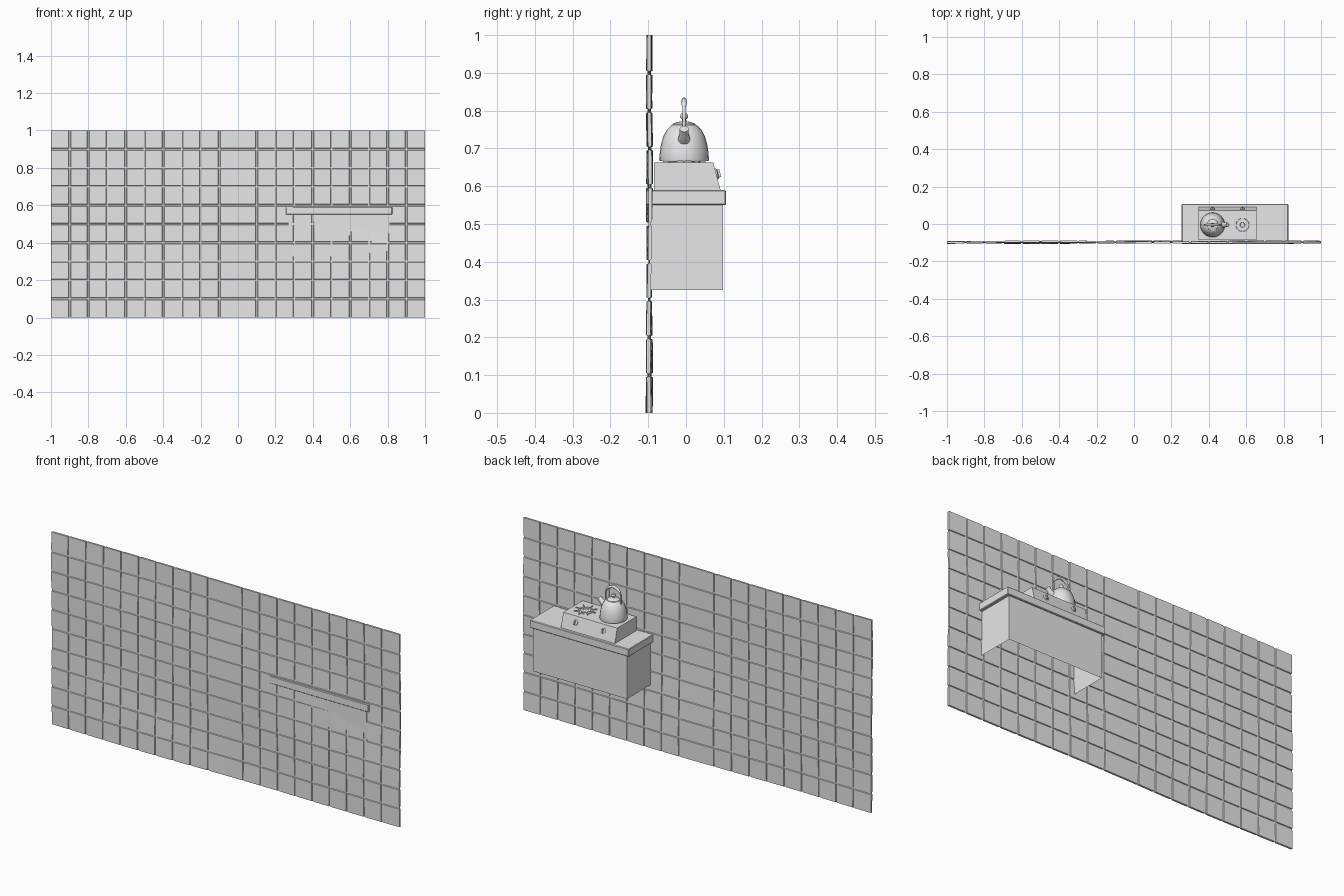
import bpy, bmesh, math
from mathutils import Vector, Matrix

old = bpy.data.objects.get("Cube")
if old:
    bpy.data.objects.remove(old, do_unlink=True)

grey = bpy.data.materials.new("plain_grey")
grey.use_nodes = True
colour = (0.8, 0.8, 0.8, 1)
grey.diffuse_color = colour
grey.node_tree.nodes["Principled BSDF"].inputs["Base Color"].default_value = colour


def finish(name, bm, smooth=False):
    bmesh.ops.recalc_face_normals(bm, faces=bm.faces)
    mesh = bpy.data.meshes.new(name)
    bm.to_mesh(mesh)
    bm.free()
    obj = bpy.data.objects.new(name, mesh)
    bpy.context.collection.objects.link(obj)
    mesh.materials.append(grey)
    if smooth:
        bpy.ops.object.select_all(action="DESELECT")
        obj.select_set(True)
        bpy.context.view_layer.objects.active = obj
        bpy.ops.object.shade_smooth_by_angle(angle=math.radians(40))
    return obj


def box(bm, low, high):
    low, high = Vector(low), Vector(high)
    place = Matrix.Translation((low + high) / 2) @ Matrix.Diagonal((*(high - low), 1))
    return bmesh.ops.create_cube(bm, size=1, matrix=place)["verts"]


def lathe(bm, profile, place, sides=24):
    """Spin (radius, height) points about the local z axis."""
    verts = [bm.verts.new(place @ Vector((r, 0, h))) for r, h in profile]
    edges = [bm.edges.new(pair) for pair in zip(verts, verts[1:])]
    axis = place.to_3x3() @ Vector((0, 0, 1))
    bmesh.ops.spin(bm, geom=verts + edges, cent=place.translation, axis=axis,
                   angle=math.tau, steps=sides, use_merge=True)
    bmesh.ops.remove_doubles(bm, verts=bm.verts, dist=0.00005)


def tube(bm, path, radii, up, sides=10):
    """Sweep a round section along a path lying square to up."""
    rings = []
    for i, (p, r) in enumerate(zip(path, radii)):
        ahead = (path[min(i + 1, len(path) - 1)] - path[max(i - 1, 0)]).normalized()
        side = up.cross(ahead)
        turns = [math.tau * k / sides for k in range(sides)]
        rings.append([bm.verts.new(p + r * (math.cos(a) * up + math.sin(a) * side)) for a in turns])
    for a, b in zip(rings, rings[1:]):
        for k in range(sides):
            bm.faces.new((a[k], a[k - 1], b[k - 1], b[k]))
    bm.faces.new(rings[0])
    bm.faces.new(rings[-1])


# Tiled wall: gently uneven sheet, grooved on both faces
def grid_lines(start, count):
    lines = [(start, True)]
    for i in range(1, count):
        at = start + i * 0.1
        if abs(at) < 0.01:
            lines.append((at, True))
            continue
        lines += [(at - 0.006, True), (at - 0.004, False), (at + 0.004, False), (at + 0.006, True)]
    return lines + [(start + count * 0.1, True)]


def unevenness(x, z):
    return -0.097 + 0.003 * math.sin(5 * x + 1) * math.cos(4 * z) + 0.002 * math.sin(9 * z + 3 * x)


columns, rows = grid_lines(-1, 20), grid_lines(0, 10)
bm = bmesh.new()
sheets = []
for face in (-1, 1):
    sheet = [[bm.verts.new((x, unevenness(x, z) + face * (0.005 if a and b else 0.001), z))
              for z, b in rows] for x, a in columns]
    for p, q in zip(sheet, sheet[1:]):
        for j in range(len(rows) - 1):
            bm.faces.new((p[j], q[j], q[j + 1], p[j + 1]))
    sheets.append(sheet)


def rim(sheet):
    return ([c[0] for c in sheet] + sheet[-1][1:] +
            [c[-1] for c in sheet[-2::-1]] + sheet[0][-2:0:-1])


front, back = map(rim, sheets)
for i in range(len(front)):
    bm.faces.new((front[i - 1], front[i], back[i], back[i - 1]))
finish("tiled_wall", bm)

# Cabinet, open underneath
bm = bmesh.new()
box(bm, (0.27, -0.101, 0.325), (0.81, 0.098, 0.56))
bm.faces.ensure_lookup_table()
bmesh.ops.delete(bm, geom=[min(bm.faces, key=lambda f: f.calc_center_median().z)], context="FACES_ONLY")
finish("cabinet", bm)

# Worktop slab
bm = bmesh.new()
box(bm, (0.255, -0.106, 0.55), (0.825, 0.106, 0.59))
bmesh.ops.bevel(bm, geom=bm.edges[:], offset=0.003, segments=1, affect="EDGES")
finish("worktop", bm)

# Stove body with a sloping control panel
bm = bmesh.new()
for v in box(bm, (0.345, -0.085, 0.588), (0.655, 0.092, 0.663)):
    if v.co.y > 0 and v.co.z > 0.62:
        v.co.y = 0.072
finish("stove_body", bm)

# Control knobs
bm = bmesh.new()
for x in (0.42, 0.58):
    tilt = Matrix.Translation((x, 0.078, 0.632)) @ Matrix.Rotation(math.radians(-75), 4, "X")
    lathe(bm, [(0, 0), (0.014, 0), (0.014, 0.005), (0.011, 0.007), (0, 0.007)], tilt, 16)
    bar = box(bm, (-0.003, -0.011, 0.006), (0.003, 0.011, 0.013))
    bmesh.ops.transform(bm, matrix=tilt, verts=bar)
finish("stove_knobs", bm)

# Burners with pan-support prongs
for name, x in (("left_burner", 0.58), ("right_burner", 0.42)):
    bm = bmesh.new()
    centre = Matrix.Translation((x, -0.005, 0.662))
    lathe(bm, [(0.042, 0), (0.042, 0.003), (0.036, 0.003), (0.034, 0.001),
               (0.025, 0.001), (0.025, 0.004), (0.014, 0.004), (0.012, 0.002), (0, 0.002)], centre)
    for k in range(8):
        prong = box(bm, (0.028, -0.002, 0), (0.056, 0.002, 0.005))
        bmesh.ops.transform(bm, matrix=centre @ Matrix.Rotation(math.tau * k / 8, 4, "Z"), verts=prong)
    finish(name, bm)

# Kettle body, lid and lid knob
bm = bmesh.new()
lathe(bm, [(0, 0), (0.065, 0), (0.066, 0.004), (0.064, 0.025), (0.061, 0.045), (0.055, 0.065),
           (0.046, 0.082), (0.034, 0.094), (0.031, 0.095), (0.030, 0.098), (0.018, 0.103),
           (0.006, 0.105), (0.005, 0.110), (0.010, 0.114), (0.011, 0.119), (0.008, 0.125), (0, 0.127)],
      Matrix.Translation((0.42, -0.005, 0.667)))
finish("kettle_body", bm, True)

# Kettle spout
sideways = Vector((0, 1, 0))
bm = bmesh.new()
path = [Vector((x, -0.005, z)) for x, z in ((0.45, 0.715), (0.475, 0.726), (0.488, 0.738), (0.501, 0.752))]
tube(bm, path, (0.02, 0.016, 0.012, 0.012), sideways, 14)
finish("kettle_spout", bm, True)

# Kettle arched handle
bm = bmesh.new()
arch = [Vector((0.42 - 0.045 * math.cos(a), -0.005, 0.782 + 0.046 * math.sin(a)))
        for a in (math.pi * k / 16 for k in range(17))]
ends = [Vector((x, -0.005, 0.745)) for x in (0.378, 0.462)]
path = [ends[0], *arch, ends[1]]
tube(bm, path, [0.004] * 5 + [0.0068] * 9 + [0.004] * 5, sideways)
finish("kettle_handle", bm, True)
